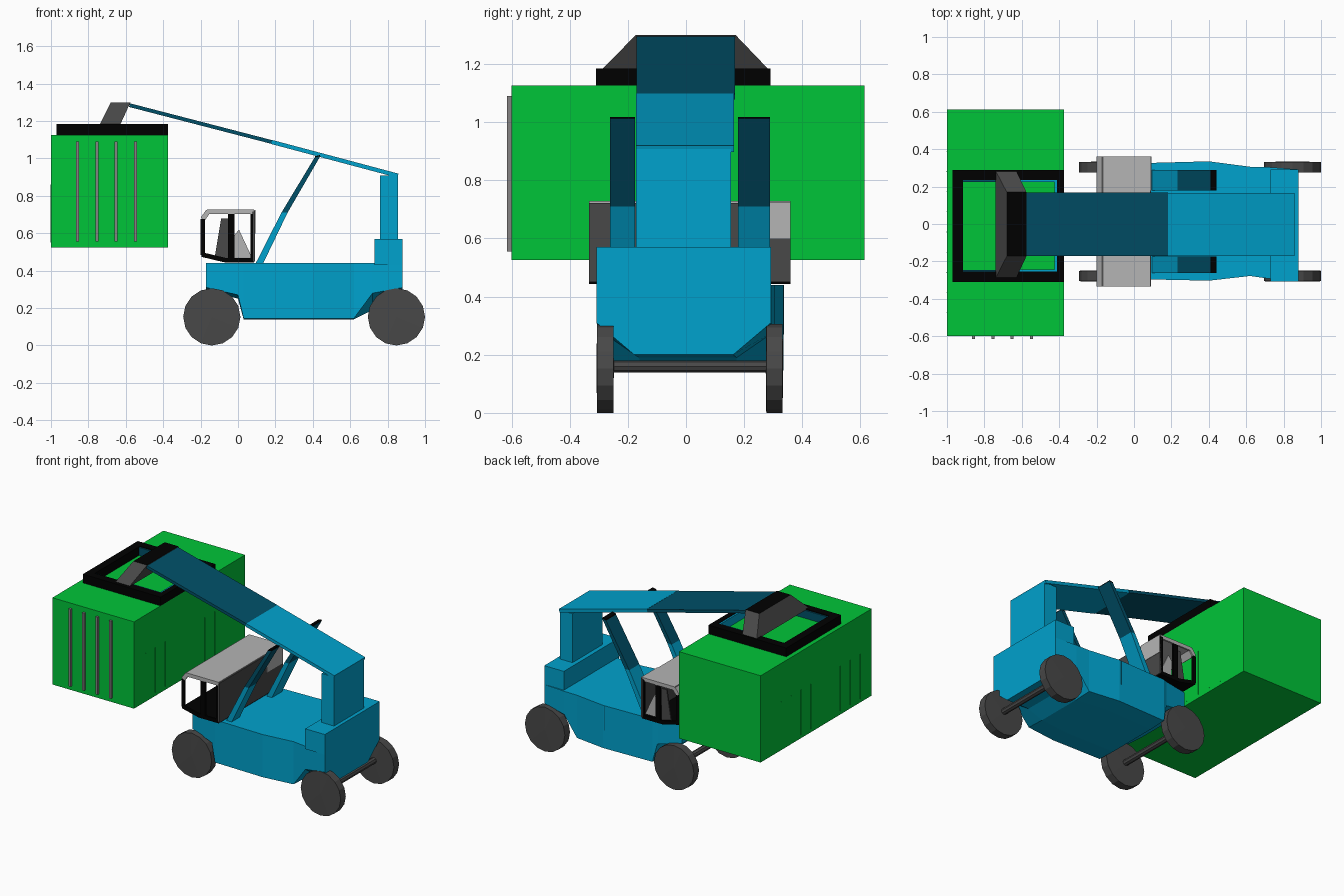
import bpy, bmesh, math
from mathutils import Matrix, Vector

if "Cube" in bpy.data.objects:
    bpy.data.objects.remove(bpy.data.objects["Cube"])


def material(name, r, g, b):
    m = bpy.data.materials.new(name)
    m.use_nodes = True
    m.diffuse_color = (r, g, b, 1)
    m.node_tree.nodes["Principled BSDF"].inputs["Base Color"].default_value = (r, g, b, 1)
    return m


GREEN = material("container green", 0, .56, .04)
BLUE = material("body blue", 0, .36, .61)
NAVY = material("dark blue", 0, .08, .14)
BLACK = material("black", 0, 0, 0)
DARK = material("dark grey", .065, .065, .065)
LIGHT = material("light grey", .46, .46, .46)
ROD = material("rod grey", .24, .23, .23)


def finish(name, bm, mat):
    bmesh.ops.recalc_face_normals(bm, faces=bm.faces)
    me = bpy.data.meshes.new(name)
    bm.to_mesh(me)
    bm.free()
    me.materials.append(mat)
    ob = bpy.data.objects.new(name, me)
    bpy.context.collection.objects.link(ob)
    return ob


def loft(name, rings, mat):
    """Skin a row of equal point rings and cap both ends."""
    bm = bmesh.new()
    rows = [[bm.verts.new(p) for p in ring] for ring in rings]
    n = len(rows[0])
    for a, b in zip(rows, rows[1:]):
        for i in range(n):
            j = (i + 1) % n
            bm.faces.new((a[i], a[j], b[j], b[i]))
    bm.faces.new(rows[0])
    bm.faces.new(rows[-1])
    return finish(name, bm, mat)


def prism(name, profile, y0, y1, mat):
    """Extrude an x-z profile along y."""
    return loft(name, [[(x, y, z) for x, z in profile] for y in (y0, y1)], mat)


def box(name, x0, x1, y0, y1, z0, z1, mat):
    return prism(name, [(x0, z0), (x1, z0), (x1, z1), (x0, z1)], y0, y1, mat)


def beam(name, a, b, t, y0, y1, mat):
    """Flat bar between two x-z points, t thick."""
    a, b = Vector(a), Vector(b)
    n = (b - a).orthogonal().normalized() * t / 2
    return prism(name, [a + n, b + n, b - n, a - n], y0, y1, mat)


def cylinder(name, x, y, z, r, depth, sides, mat, bulge=0):
    bm = bmesh.new()
    bmesh.ops.create_cone(bm, cap_ends=True, segments=sides, radius1=r, radius2=r, depth=depth)
    caps = [f for f in bm.faces if len(f.verts) > 4]
    if bulge:
        bmesh.ops.poke(bm, faces=caps, offset=bulge)
    bm.transform(Matrix.Translation((x, y, z)) @ Matrix.Rotation(math.pi / 2, 4, "X"))
    return finish(name, bm, mat)


# Chassis sections: x, centre y, half width, side bottom, belly
sections = [(-.17, .014, .27, .31, .30), (0, .014, .30, .27, .25), (.03, .015, .31, .145, .14),
            (.40, .016, .319, .145, .14), (.62, .014, .292, .145, .14),
            (.72, .006, .298, .28, .19), (.88, -.008, .3, .31, .20)]
rings = []
for x, mid, w, side, belly in sections:
    half = [(w, .44), (w, side), (w - .13, belly)]
    ring = half + [(-y, z) for y, z in reversed(half)]
    rings.append([(x, mid + y, z) for y, z in ring])
loft("chassis", rings, BLUE)
box("counterweight", .73, .88, -.308, .292, .43, .57, BLUE)
box("boom_column", .76, .855, -.172, .155, .56, .908, BLUE)
for y in (-.302, .334):
    box("side_seam", .384, .386, y - .003, y + .003, .27, .44, NAVY)

# Wheels and axles
for label, x in (("front", -.14), ("rear", .847)):
    cylinder(label + "_axle", x, .012, .16, .021, .56, 8, DARK)
    for side, y in (("left", -.278), ("right", .304)):
        cylinder(f"{label}_{side}_wheel", x, y, .153, .153, .056, 16, DARK, .002)

# Telescopic boom
beam("boom_outer", (.855, .908), (.18, 1.088), .022, -.172, .165, BLUE)
beam("boom_inner", (.18, 1.088), (-.58, 1.285), .02, -.17, .168, NAVY)

# Lift cylinders, blue below and dark above, with a black top
for y0, y1 in ((-.262, -.175), (.178, .288)):
    prism("lift_lower", [(.095, .44), (.135, .44), (.265, .71), (.232, .71)], y0, y1, BLUE)
    prism("lift_upper", [(.232, .71), (.265, .71), (.44, 1.012), (.41, 1.005)], y0, y1, NAVY)
    prism("lift_cap", [(.41, 1.005), (.44, 1.012), (.438, 1.018), (.412, 1.012)], y0, y1, BLACK)

# Spreader head: wide foot leaning up to the boom tip
foot = [(-.74, -.29, 1.18), (-.63, -.29, 1.18), (-.63, .285, 1.18), (-.74, .285, 1.18)]
crown = [(-.68, -.172, 1.3), (-.575, -.172, 1.3), (-.575, .17, 1.3), (-.68, .17, 1.3)]
head = loft("spreader_head", [foot, crown], DARK)
head.data.materials.append(BLACK)
for f in head.data.polygons:
    f.material_index = int(f.normal.z > .8)

# Spreader frame with blue inner lining
box("frame_front", -.97, -.915, -.31, .29, 1.125, 1.185, BLACK)
box("frame_back", -.412, -.375, -.31, .29, 1.125, 1.185, BLACK)
box("frame_lining_back", -.424, -.412, -.255, .235, 1.125, 1.182, BLUE)
for y0, y1, inner in ((-.31, -.255, -.25), (.235, .29, .23)):
    box("frame_side", -.93, -.39, y0, y1, 1.125, 1.185, BLACK)
    box("frame_lining_side", -.65, -.412, inner - .006, inner + .006, 1.125, 1.182, BLUE)
    box("frame_lining_tip", -.915, -.65, inner - .005, inner + .005, 1.125, 1.18, NAVY)

# Container with door rods and side ribs
box("container", -1, -.375, -.6, .613, .525, 1.125, GREEN)
for i in range(4):
    x = -.858 + i * .103
    box("door_rod", x - .008, x + .008, -.615, -.598, .555, 1.09, ROD)
for i in range(9):
    y = -.475 + i * .108
    for x in (-.998, -.377):
        box("side_rib", x - .004, x + .004, y - .002, y + .002, .55, .86, GREEN)

# Cab shell: strips around an x-z outline, open at the ends and the windscreen
Y0, Y1 = -.333, .36
outline = [(-.195, .48), (-.195, .68), (-.165, .722), (.085, .722), (.085, .45), (-.07, .45)]
names = ["windscreen", "roof_edge", "roof", "rear_wall", "floor", "floor_slope"]
mats = [BLACK, LIGHT, LIGHT, DARK, BLACK, BLACK]
edges = [(names[i], outline[i], outline[(i + 1) % len(outline)], mats[i])
         for i in range(len(names))]
for name, a, b, mat in edges[1:]:
    beam("cab_" + name, a, b, .012, Y0, Y1, mat)
box("cab_rear_panel", .088, .094, .18, Y1, .6, .725, LIGHT)

# Cab end frames with a centre post
middle = Vector((-.05, .58))
for y in (Y0, Y1 - .012):
    for name, a, b, mat in edges:
        a, b = [Vector(p).lerp(middle, .05) for p in (a, b)]
        beam("end_" + name, a, b, .024, y, y + .012, mat if mat == LIGHT else BLACK)
    box("end_post", -.054, -.018, y, y + .012, .455, .705, BLACK)

# Door panels on the far end
prism("dark_door_panel", [(-.125, .47), (-.05, .46), (-.05, .68), (-.09, .68)], .33, .34, DARK)
prism("light_door_panel", [(-.018, .59), (.005, .62), (.075, .47), (-.018, .47)], .33, .34, LIGHT)
